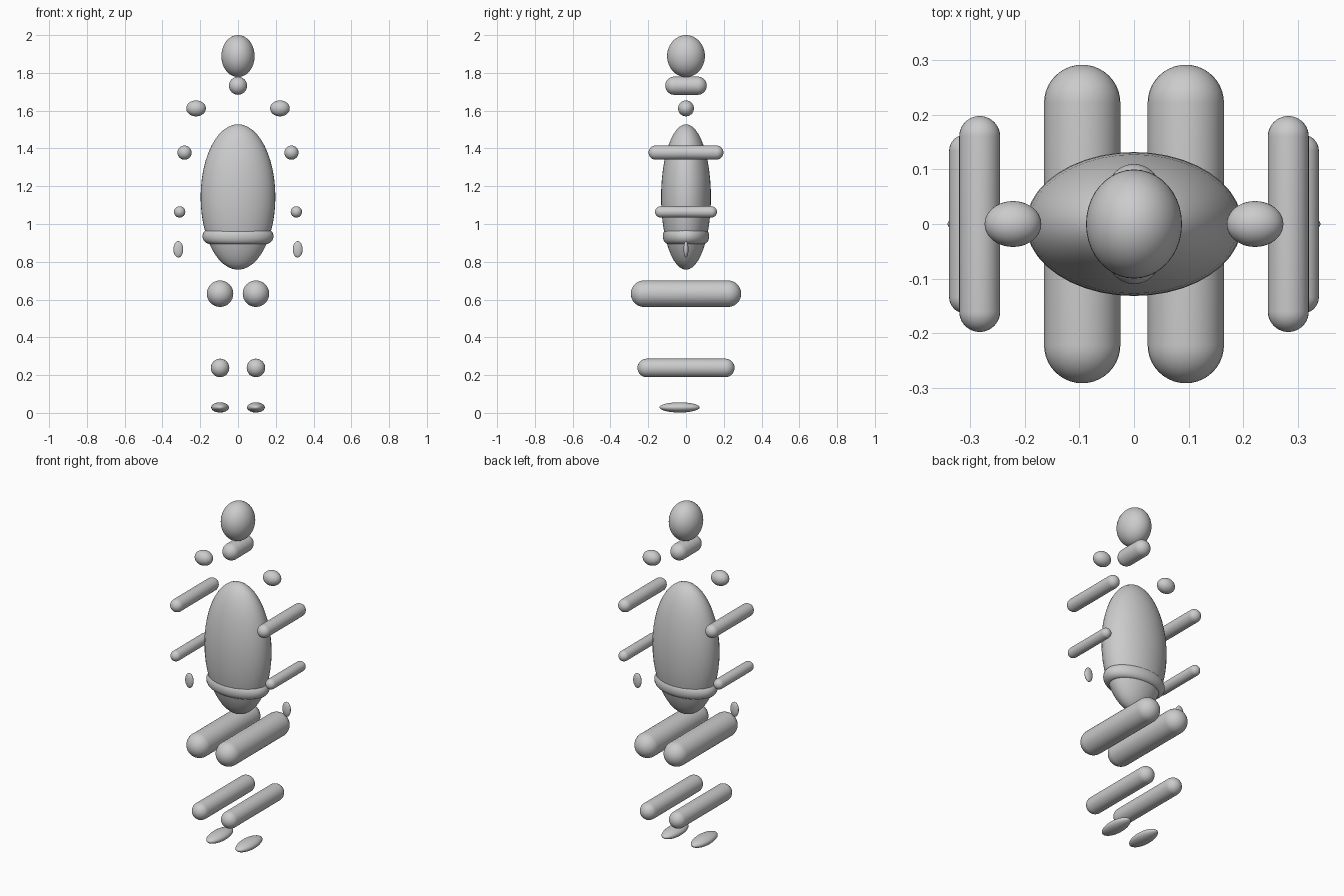
import bpy, bmesh
from math import pi, sin, cos
from mathutils import Matrix, Vector

if "Cube" in bpy.data.objects:
    bpy.data.objects.remove(bpy.data.objects["Cube"])


def finish(name, bm, loc):
    bmesh.ops.recalc_face_normals(bm, faces=bm.faces)
    for f in bm.faces:
        f.smooth = True
    mesh = bpy.data.meshes.new(name)
    bm.to_mesh(mesh)
    bm.free()
    ob = bpy.data.objects.new(name, mesh)
    ob.location = loc
    bpy.context.collection.objects.link(ob)
    return ob


def ellipsoid(name, loc, radii):
    bm = bmesh.new()
    bmesh.ops.create_uvsphere(bm, u_segments=40, v_segments=24, radius=1)
    bmesh.ops.scale(bm, vec=radii, verts=bm.verts)
    return finish(name, bm, loc)


def capsule(name, loc, r, half):
    # Rounded rod lying along y; half is the half length including the caps
    bm = bmesh.new()
    n, core = 10, half - r
    pts = [(r * sin(pi / 2 * i / n), -core - r * cos(pi / 2 * i / n)) for i in range(n + 1)]
    pts += [(x, -y) for x, y in reversed(pts)]
    vs = [bm.verts.new((x, y, 0)) for x, y in pts]
    edges = [bm.edges.new(p) for p in zip(vs, vs[1:])]
    bmesh.ops.spin(bm, geom=vs + edges, cent=(0, 0, 0), axis=(0, 1, 0),
                   angle=2 * pi, steps=32)
    bmesh.ops.remove_doubles(bm, verts=bm.verts, dist=1e-5)
    return finish(name, bm, loc)


def pair(make, name, loc, *args):
    for side, s in (("left", 1), ("right", -1)):
        make(f"{name}_{side}", (s * loc[0], loc[1], loc[2]), *args)


# Head, neck and torso
ellipsoid("head", (0, 0, 1.889), (0.088, 0.1, 0.111))
capsule("neck", (0, 0, 1.732), 0.048, 0.11)
ellipsoid("torso", (0, 0, 1.143), (0.198, 0.132, 0.385))

# Oval hip ring around the lower torso
bpy.ops.mesh.primitive_torus_add(location=(0, 0, 0.935), major_radius=0.147, minor_radius=0.041,
                                 major_segments=48, minor_segments=20)
hips = bpy.context.object
hips.name = "hip_ring"
hips.scale = (1, 0.65, 1)
bpy.ops.object.shade_smooth()

# Arms
pair(ellipsoid, "shoulder", (0.222, 0, 1.612), (0.052, 0.042, 0.042))
pair(capsule, "upper_arm", (0.283, 0, 1.378), 0.0375, 0.198)
pair(capsule, "forearm", (0.309, 0, 1.064), 0.03, 0.164)
pair(ellipsoid, "hand", (0.316, 0, 0.866), (0.026, 0.013, 0.043))

# Legs
pair(capsule, "thigh", (0.095, 0, 0.631), 0.07, 0.292)
pair(capsule, "shin", (0.095, 0, 0.238), 0.049, 0.257)
pair(ellipsoid, "foot", (0.095, -0.034, 0.029), (0.047, 0.106, 0.027))
